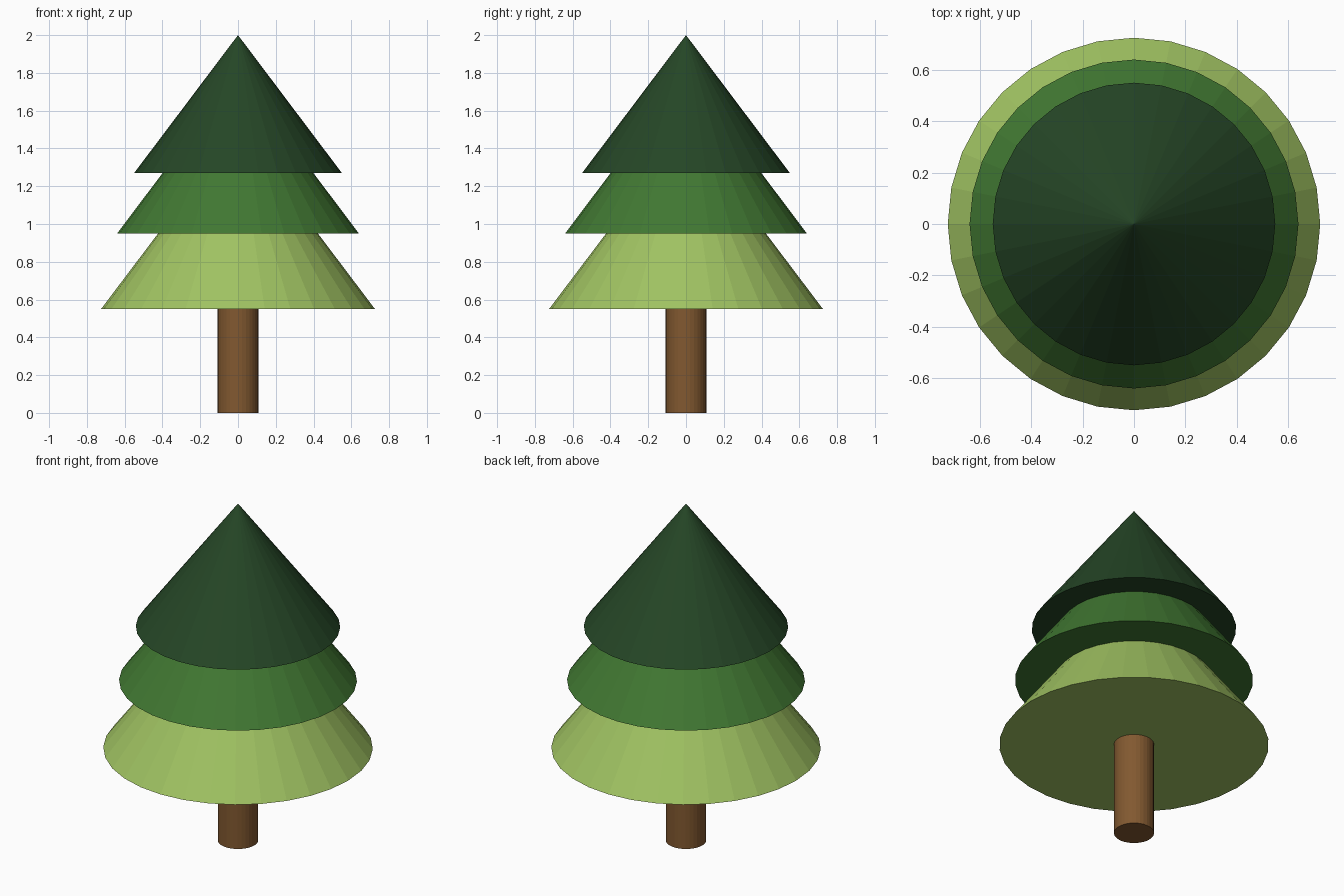
import bpy

if "Cube" in bpy.data.objects:
    bpy.data.objects.remove(bpy.data.objects["Cube"])

SIDES = 32


def material(name, rgb):
    """Flat colour from 0-255 sRGB values, stored as linear."""
    mat = bpy.data.materials.new(name)
    lin = [((c / 255 + 0.055) / 1.055) ** 2.4 for c in rgb]
    mat.diffuse_color = (*lin, 1.0)
    mat.use_nodes = True
    mat.node_tree.nodes["Principled BSDF"].inputs["Base Color"].default_value = mat.diffuse_color
    return mat


def tier(name, z, radius, top, mat):
    """Closed, flat-faced foliage cone with its base at z and apex at top."""
    bpy.ops.mesh.primitive_cone_add(vertices=SIDES, radius1=radius, radius2=0,
                                    depth=top - z, location=(0, 0, (z + top) / 2))
    obj = bpy.context.object
    obj.name = name
    obj.data.materials.append(mat)


# Trunk, reaching the underside of the foliage
bpy.ops.mesh.primitive_cylinder_add(vertices=SIDES, radius=0.108, depth=0.56,
                                    location=(0, 0, 0.28))
trunk = bpy.context.object
trunk.name = "trunk"
trunk.data.materials.append(material("bark brown", (130, 89, 48)))

# Three overlapping foliage tiers, all with the same slope
tier("lower_foliage", 0.55, 0.725, 1.51, material("light green", (160, 195, 98)))
tier("middle_foliage", 0.95, 0.64, 1.80, material("mid green", (65, 120, 50)))
tier("upper_foliage", 1.27, 0.55, 2.00, material("dark green", (37, 70, 38)))
